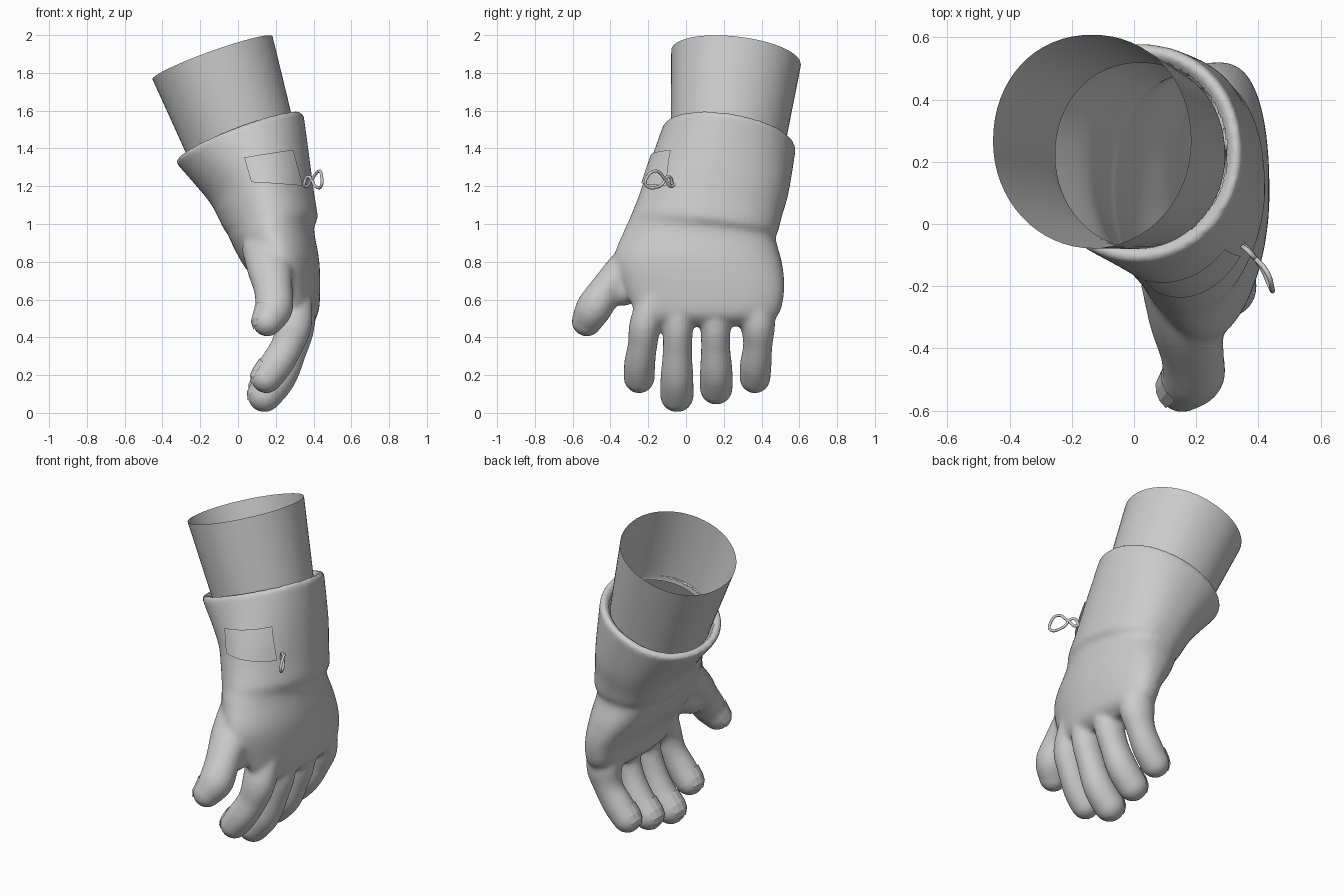
import bpy, bmesh
from math import sin, cos, pi, copysign
from mathutils import Vector
from mathutils.bvhtree import BVHTree

if "Cube" in bpy.data.objects:
    bpy.data.objects.remove(bpy.data.objects["Cube"])


def spline(rows, steps):
    """Catmull-Rom resampling of rows of numbers."""
    out = []
    for i in range(len(rows) - 1):
        p = [rows[max(0, min(len(rows) - 1, i + k))] for k in (-1, 0, 1, 2)]
        for s in range(steps):
            t = s / steps
            out.append([0.5 * (2 * b + (c - a) * t + (2 * a - 5 * b + 4 * c - d) * t * t
                               + (3 * b - a - 3 * c + d) * t ** 3) for a, b, c, d in zip(*p)])
    return out + [list(rows[-1])]


def loft(bm, rings, closed=True, caps=True):
    vs = [[bm.verts.new(p) for p in r] for r in rings]
    n = len(vs[0])
    for a, b in zip(vs, vs[1:]):
        for i in range(n if closed else n - 1):
            j = (i + 1) % n
            bm.faces.new((a[i], a[j], b[j], b[i]))
    if caps:
        bm.faces.new(vs[0])
        bm.faces.new(vs[-1])


def make(name, bm, smooth=True, recalc=True):
    if recalc:
        bmesh.ops.recalc_face_normals(bm, faces=bm.faces)
    me = bpy.data.meshes.new(name)
    bm.to_mesh(me)
    bm.free()
    for f in me.polygons:
        f.use_smooth = smooth
    ob = bpy.data.objects.new(name, me)
    bpy.context.collection.objects.link(ob)
    return ob


def section(x, y, z, hx, hy, sx, sy, p, n=64):
    """Tilted superellipse ring, more pointed towards the thumb side."""
    pts = []
    for i in range(n):
        c, s = cos(2 * pi * i / n), sin(2 * pi * i / n)
        e = 2 / (p if s > 0 else 2 - 0.6 * (p - 2.1))
        dx = hx * copysign(abs(c) ** e, c)
        dy = hy * copysign(abs(s) ** e, s)
        pts.append((x + dx, y + dy, z + sx * dx + sy * dy))
    return pts


def digit_frames(rows):
    """Centre, two cross axes and radius along a finger, with a round tip."""
    pts = spline(rows, 6)
    cs = [Vector(p[:3]) for p in pts]
    out = []
    for i, p in enumerate(pts):
        t = (cs[min(i + 1, len(cs) - 1)] - cs[max(i - 1, 0)]).normalized()
        a = (Vector((0, 1, 0)) - t * t.y).normalized()
        b = t.cross(a)
        # fingers are deeper than wide, except towards the tip
        out.append((cs[i], a, b * (1.0 + 0.22 * (1 - i / (len(pts) - 1))), p[3]))
    c, r = cs[-1], pts[-1][3]
    for k in range(1, 7):
        f = k * 14 * pi / 180
        out.append((c + t * r * sin(f), a, b, r * cos(f)))
    return out


def arc(frame, a0, a1, n, grow=0.0):
    c, a, b, r = frame
    return [c + (r + grow) * (cos(w) * a + sin(w) * b)
            for w in (a0 + (a1 - a0) * i / n for i in range(n))]


# Hand and cuff: x, y, z, half x, half y, slope x, slope y, roundness
body = [
    (0.30, 0.115, 0.46, 0.06, 0.28, 0.0, 0.0, 2.3),
    (0.297, 0.115, 0.52, 0.125, 0.375, 0.0, 0.0, 2.4),
    (0.278, 0.10, 0.65, 0.157, 0.42, 0.0, 0.0, 2.4),
    (0.226, 0.065, 0.80, 0.204, 0.445, 0.03, -0.03, 2.4),
    (0.183, 0.075, 0.93, 0.222, 0.405, 0.08, -0.08, 2.4),
    (0.175, 0.085, 0.975, 0.230, 0.39, 0.10, -0.10, 2.4),
    (0.173, 0.10, 1.01, 0.249, 0.388, 0.12, -0.12, 2.4),
    (0.148, 0.13, 1.10, 0.256, 0.38, 0.22, -0.13, 2.35),
    (0.110, 0.17, 1.23, 0.272, 0.374, 0.34, -0.15, 2.3),
    (0.010, 0.228, 1.452, 0.338, 0.353, 0.37, -0.15, 2.1),
]
outer = spline(body, 6)


def inset(row, d, dz=0.0):
    x, y, z, hx, hy, sx, sy, p = row
    return (x, y, z + dz, hx - d, hy - d, sx, sy, p)


rim = [inset(outer[-1], d, dz) for d, dz in
       ((0.006, 0.012), (0.024, 0.02), (0.042, 0.012), (0.05, -0.02))]
bm = bmesh.new()
loft(bm, [section(*r) for r in outer + rim])

# Fingers and thumb: x, y, z, radius
digits = {
    "index": [(.285, -.14, .66, .085), (.295, -.212, .48, .085), (.262, -.23, .36, .078),
              (.205, -.245, .26, .083), (.15, -.248, .185, .083)],
    "middle": [(.30, -.02, .66, .085), (.315, -.04, .47, .080), (.278, -.045, .33, .078),
               (.218, -.048, .19, .087), (.14, -.048, .092, .09)],
    "ring": [(.30, .14, .66, .085), (.315, .155, .47, .080), (.277, .157, .34, .078),
             (.22, .16, .22, .087), (.145, .16, .13, .088)],
    "little": [(.28, .36, .66, .085), (.298, .38, .48, .092), (.268, .38, .36, .078),
               (.21, .37, .26, .084), (.15, .365, .185, .083)],
    "thumb": [(.165, -.18, .87, .12), (.17, -.31, .765, .105), (.187, -.42, .65, .092),
              (.19, -.487, .555, .096), (.155, -.525, .485, .082)],
    "web": [(.20, -.12, .78, .10), (.195, -.26, .70, .10), (.20, -.33, .65, .085)],
}
frames = {k: digit_frames(v) for k, v in digits.items()}
for fr in frames.values():
    loft(bm, [arc(f, 0, 2 * pi, 32) for f in fr])

# Blend everything into one skin
blend = make("glove_body", bm)
m = blend.modifiers.new("blend", "REMESH")
m.mode = "VOXEL"
m.voxel_size = 0.012
m = blend.modifiers.new("soften", "SMOOTH")
m.factor = 0.5
m.iterations = 16
bpy.context.view_layer.update()
skin = bpy.data.meshes.new_from_object(blend.evaluated_get(bpy.context.evaluated_depsgraph_get()))
bpy.data.objects.remove(blend)

# Open the cuff mouth so the glove is a hollow shell
bm = bmesh.new()
bm.from_mesh(skin)
cx, cy, cz, hx, hy, sx, sy, _ = body[-1]
lid = []
for v in bm.verts:
    dx, dy = v.co.x - cx, v.co.y - cy
    h = v.co.z - cz - sx * dx - sy * dy
    if (dx / hx) ** 2 + (dy / hy) ** 2 < 0.72 and abs(h + 0.02) < 0.025:
        lid.append(v)
bmesh.ops.delete(bm, geom=lid, context="VERTS")
tree = BVHTree.FromBMesh(bm)
make("glove_body", bm, recalc=False)

# Fingertip pads on the palm side
for name, fr in frames.items():
    if name == "web":
        continue
    bm = bmesh.new()
    loft(bm, [arc(f, -pi / 2 - 0.8, -pi / 2 + 1.2, 5, 0.005) for f in fr[-11:-2:2]],
         closed=False, caps=False)
    make(name + "_fingertip_pad", bm, False)

# Liner tube rising out of the cuff
bm = bmesh.new()
loft(bm, [section(*r) for r in spline([
    (0.020, 0.22, 1.42, 0.273, 0.298, 0.37, -0.14, 2.1),
    (0.000, 0.225, 1.49, 0.280, 0.305, 0.37, -0.14, 2.1),
    (-0.135, 0.265, 1.88, 0.318, 0.343, 0.355, -0.11, 2.1)], 6)], caps=False)
make("liner_sleeve", bm)

# Patch laid on the cuff by projecting a grid along y
corners = [Vector(c) for c in ((.035, 0, 1.35), (.285, 0, 1.39), (.075, 0, 1.22), (.335, 0, 1.20))]
bm = bmesh.new()
rows = []
for v in range(9):
    row = []
    for u in range(13):
        q = corners[0].lerp(corners[1], u / 12).lerp(corners[2].lerp(corners[3], u / 12), v / 8)
        hit, nrm = tree.ray_cast(Vector((q.x, -2, q.z)), Vector((0, 1, 0)))[:2]
        row.append(hit + Vector((nrm.x, -abs(nrm.y), nrm.z)) * 0.01 if hit else q)
    rows.append(row)
loft(bm, rows, closed=False, caps=False)
make("cuff_patch", bm)

# Cord loop on the cuff
cu = bpy.data.curves.new("cord_loop", "CURVE")
cu.dimensions = "3D"
cu.bevel_depth = 0.008
cu.bevel_resolution = 3
pts = [(.33, -.05, 1.26), (.36, -.075, 1.20), (.39, -.11, 1.235), (.43, -.16, 1.28),
       (.443, -.205, 1.25), (.442, -.21, 1.205), (.41, -.14, 1.20), (.37, -.09, 1.25),
       (.345, -.07, 1.20)]
sp = cu.splines.new("BEZIER")
sp.bezier_points.add(len(pts) - 1)
for b, p in zip(sp.bezier_points, pts):
    b.co = p
    b.handle_left_type = b.handle_right_type = "AUTO"
bpy.context.collection.objects.link(bpy.data.objects.new("cord_loop", cu))
